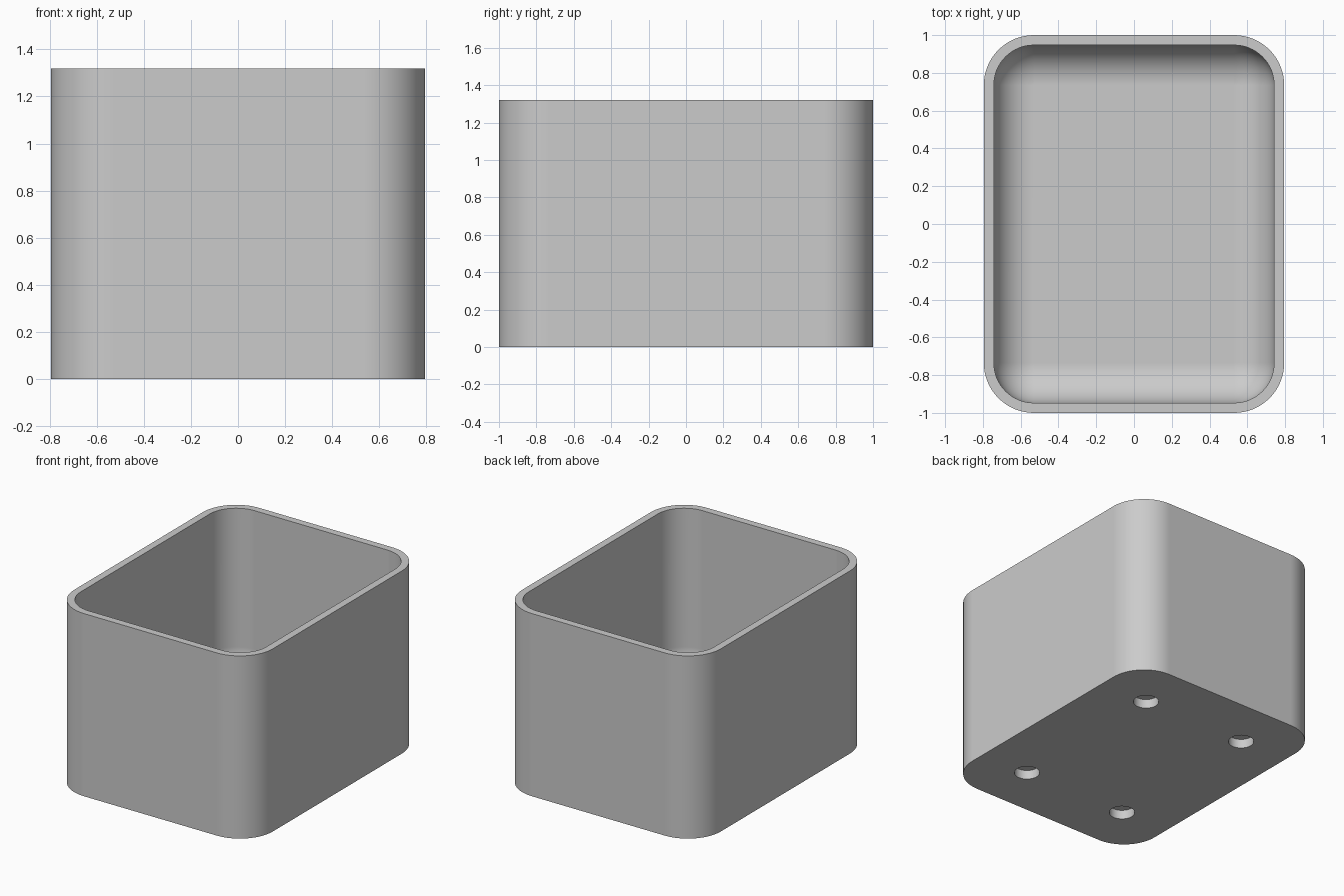
import bpy, bmesh, math
from mathutils import Matrix

if "Cube" in bpy.data.objects:
    bpy.data.objects.remove(bpy.data.objects["Cube"])

HALF_X, HALF_Y, HEIGHT = 0.795, 1.0, 1.32
OUTER_R, WALL, FLOOR = 0.265, 0.053, 0.106
INNER_R = OUTER_R - WALL
HOLE_R, HOLE_DEPTH, HOLE_INSET = 0.085, 0.066, 0.38
SEGMENTS = 16

grey = bpy.data.materials.new("light grey")
grey.use_nodes = True
colour = (0.6, 0.6, 0.6, 1)
grey.diffuse_color = colour
grey.node_tree.nodes["Principled BSDF"].inputs["Base Color"].default_value = colour


def make_object(name, bm):
    mesh = bpy.data.meshes.new(name)
    bmesh.ops.recalc_face_normals(bm, faces=bm.faces)
    bm.to_mesh(mesh)
    bm.free()
    mesh.materials.append(grey)
    obj = bpy.data.objects.new(name, mesh)
    bpy.context.collection.objects.link(obj)
    return obj


def rounded_ring(bm, radius, z):
    """Rounded rectangle whose corner arcs share the same four centres."""
    cx, cy = HALF_X - OUTER_R, HALF_Y - OUTER_R
    ring = []
    for i, (sx, sy) in enumerate(((1, 1), (-1, 1), (-1, -1), (1, -1))):
        for k in range(SEGMENTS + 1):
            a = math.pi / 2 * (i + k / SEGMENTS)
            ring.append(bm.verts.new((sx * cx + radius * math.cos(a),
                                      sy * cy + radius * math.sin(a), z)))
    return ring


# Tub: outer wall, flat rim, inner wall and coved floor edge
bm = bmesh.new()
profile = [(OUTER_R, 0), (OUTER_R, HEIGHT), (INNER_R, HEIGHT)]
for k in range(SEGMENTS + 1):
    a = math.pi / 2 * k / SEGMENTS
    profile.append((INNER_R * math.cos(a), FLOOR + INNER_R * (1 - math.sin(a))))
rings = [rounded_ring(bm, r, z) for r, z in profile]
for low, high in zip(rings, rings[1:]):
    for i in range(len(low)):
        j = (i + 1) % len(low)
        bm.faces.new((low[i], low[j], high[j], high[i]))
bm.faces.new(rings[0])
bm.faces.new(rings[-1])
bmesh.ops.remove_doubles(bm, verts=bm.verts, dist=1e-5)
tub = make_object("tub", bm)

# Four blind round holes in the underside
bm = bmesh.new()
for sx in (-1, 1):
    for sy in (-1, 1):
        place = Matrix.Translation((sx * (HALF_X - HOLE_INSET), sy * (HALF_Y - HOLE_INSET), 0))
        bmesh.ops.create_cone(bm, cap_ends=True, segments=48, radius1=HOLE_R,
                              radius2=HOLE_R, depth=2 * HOLE_DEPTH, matrix=place)
cutter = make_object("hole_cutter", bm)
cutter.hide_render = True

bpy.ops.object.select_all(action="DESELECT")
bpy.context.view_layer.objects.active = tub
tub.select_set(True)
cut = tub.modifiers.new("holes", "BOOLEAN")
cut.operation, cut.solver, cut.object = "DIFFERENCE", "EXACT", cutter
bpy.ops.object.modifier_apply(modifier=cut.name)
bpy.data.objects.remove(cutter)

# Smooth curves, crisp rim and hole edges
bpy.ops.object.shade_smooth_by_angle(angle=math.radians(30))
tub.modifiers.new("even_shading", "WEIGHTED_NORMAL").keep_sharp = True
